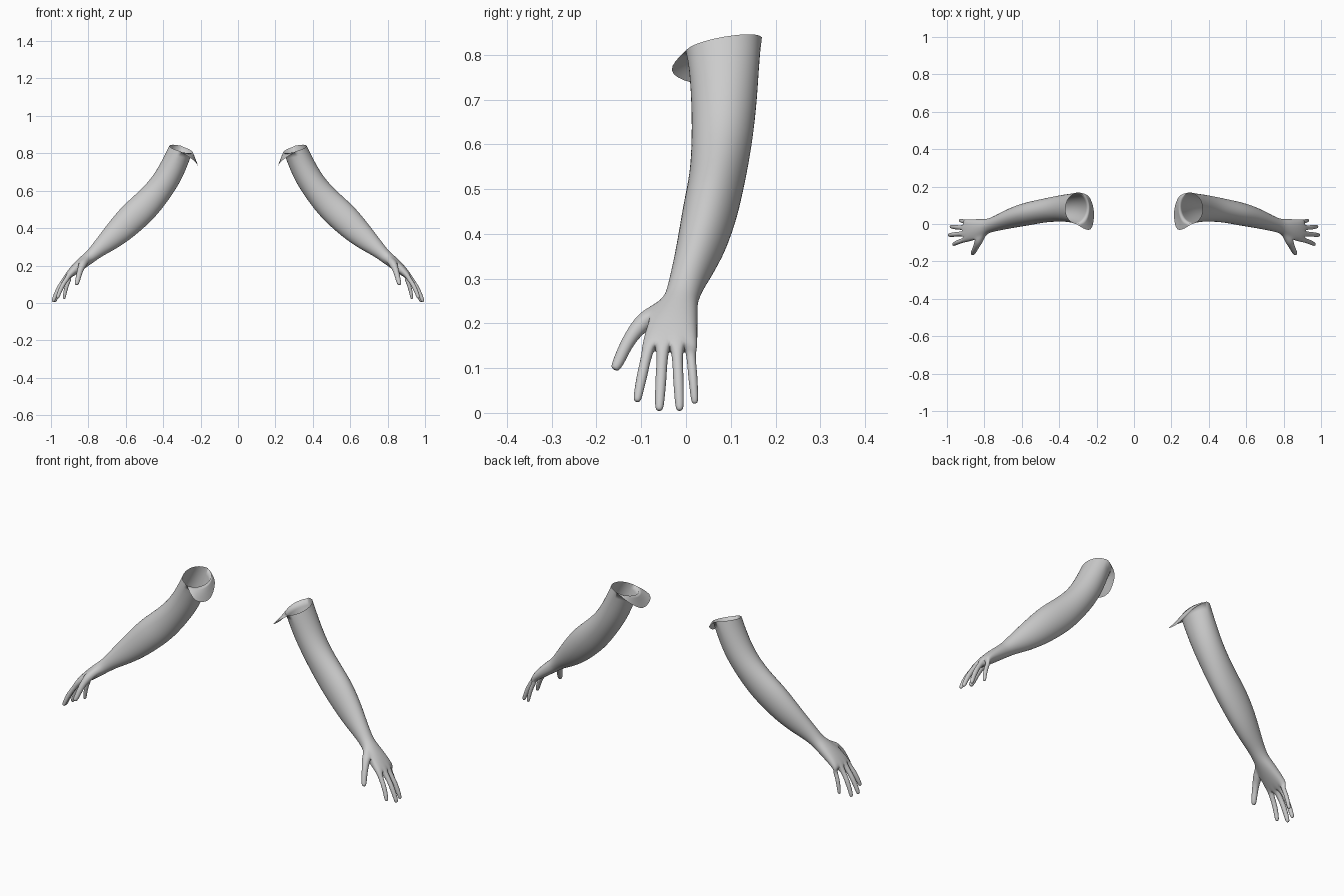
import bpy, bmesh
from math import cos, sin, radians
from mathutils import Vector

if "Cube" in bpy.data.objects:
    bpy.data.objects.remove(bpy.data.objects["Cube"])

bm = bmesh.new()


def frame(d, hint):
    """Side and back-of-hand directions perpendicular to the axis d."""
    d = d.normalized()
    v = (hint - d * hint.dot(d)).normalized()
    return d.cross(v), v


def ring(c, d, hint, a, b, angles, p=1.0):
    u, v = frame(d, hint)
    out = []
    for ang in angles:
        s = sin(radians(ang))
        s = (1 if s >= 0 else -1) * abs(s) ** p
        out.append(bm.verts.new(Vector(c) + v * a * cos(radians(ang)) + u * b * s))
    return out


def bridge(r0, r1):
    n = len(r0)
    for i in range(n):
        j = (i + 1) % n
        bm.faces.new((r0[i], r0[j], r1[j], r1[i]))


Y = Vector((0, 1, 0))

# Arm and palm: centre, half width along y, half thickness, squareness
sections = [
    ((.305, .085, .825), .083, .064, 1),
    ((.355, .086, .705), .074, .071, 1),
    ((.415, .081, .610), .068, .071, 1),
    ((.492, .070, .522), .062, .080, 1),
    ((.560, .056, .460), .062, .082, 1),
    ((.632, .038, .388), .056, .073, 1),
    ((.695, .017, .330), .046, .058, 1),
    ((.745, .000, .288), .039, .043, 1),
    ((.780, -.010, .255), .037, .035, 1),
    ((.805, -.017, .235), .044, .033, .8),
    ((.855, -.030, .195), .056, .029, .65),
    ((.905, -.036, .150), .062, .020, .55),
]
# ring order: index side, back of hand, little-finger side, palm side
ANG = [180, 150, 120, 90, 60, 30, 0, -30, -60, -90, -120, -150]
rings = []
for i, (c, a, b, p) in enumerate(sections):
    lo, hi = sections[max(i - 1, 0)][0], sections[min(i + 1, len(sections) - 1)][0]
    d = Vector(hi) - Vector(lo)
    if i == 0:
        d = Vector((.235, .175, -.95))
    rings.append(ring(c, d, Y, a * 1.04, b * 1.04, ANG, p))

THUMB = 9   # the thumb grows from the index side of this palm segment
for k in range(len(rings) - 1):
    for i in range(12):
        if k == THUMB and i in (0, 11):
            continue
        j = (i + 1) % 12
        bm.faces.new((rings[k][i], rings[k][j], rings[k + 1][j], rings[k + 1][i]))


def digit(loop, pts, radii, hint):
    """Six-sided finger grown from an open loop, closed at the tip."""
    pts = [Vector(p) for p in pts]
    prev = loop
    for i, (p, r) in enumerate(zip(pts, radii)):
        d = pts[min(i + 1, len(pts) - 1)] - pts[max(i - 1, 0)]
        cur = ring(p, d, hint, r * 1.17, r * 1.17, (120, 60, 0, -60, -120, 180))
        bridge(prev, cur)
        prev = cur
    bm.faces.new(prev)


# Four fingers: each takes one cell of the last palm ring
E = rings[-1]
top, bot = E[1:6], E[:6:-1]
mid = [E[0]] + [bm.verts.new((top[i].co + bot[i].co) / 2) for i in (1, 2, 3)] + [E[6]]
fingers = [  # base, tip, radius
    ((.906, -.085, .140), (.966, -.110, .024), .0115),
    ((.918, -.052, .138), (.990, -.060, .004), .0120),
    ((.916, -.020, .138), (.980, -.014, .004), .0115),
    ((.894, .010, .140), (.930, .020, .020), .0100),
]
for i, (base, tip, r) in enumerate(fingers):
    base, tip = Vector(base), Vector(tip)
    pts, radii = [], []
    for t, s in ((.08, 1.08), (.3, 1), (.48, 1.05), (.72, .95), (.92, .85), (1, .55)):
        bend = Vector((.75, 0, .6)) * .03 * t * (1 - t)
        pts.append(base.lerp(tip, t) + bend)
        radii.append(r * s)
    loop = [top[i], top[i + 1], mid[i + 1], bot[i + 1], bot[i], mid[i]]
    digit(loop, pts, radii, Y)

# Thumb
A, B = rings[THUMB], rings[THUMB + 1]
digit([A[1], B[1], B[0], B[11], A[11], A[0]],
      [(.828, -.086, .211), (.840, -.112, .186), (.850, -.134, .152),
       (.858, -.149, .118), (.863, -.157, .102), (.864, -.160, .096)],
      [.023, .0175, .0145, .0135, .011, .007], Vector((.75, 0, -.65)))

# Loose flap folded outward from the armpit side of the shoulder rim
rim = [rings[0][i] for i in (6, 7, 8, 9, 10, 11, 0)]
edge = [bm.verts.new(p) for p in ((.245, .160, .800), (.225, .120, .765), (.212, .070, .730),
                                  (.215, .010, .735), (.232, -.050, .762))]
edge = [rim[0]] + edge + [rim[6]]
for i in range(6):
    bm.faces.new(list(dict.fromkeys((rim[i], edge[i], edge[i + 1], rim[i + 1]))))
crease = bm.edges.layers.float.new("crease_edge")
for a, b in zip(rim, rim[1:]):
    bm.edges.get((a, b))[crease] = .8

bmesh.ops.recalc_face_normals(bm, faces=bm.faces)
for f in bm.faces:
    f.smooth = True
me = bpy.data.meshes.new("arms")
bm.to_mesh(me)
bm.free()
arms = bpy.data.objects.new("arms", me)
bpy.context.collection.objects.link(arms)

# Second arm by mirroring, then smoothing
arms.modifiers.new("mirror", 'MIRROR').use_axis = (True, False, False)
sub = arms.modifiers.new("smooth", 'SUBSURF')
sub.levels = sub.render_levels = 2
